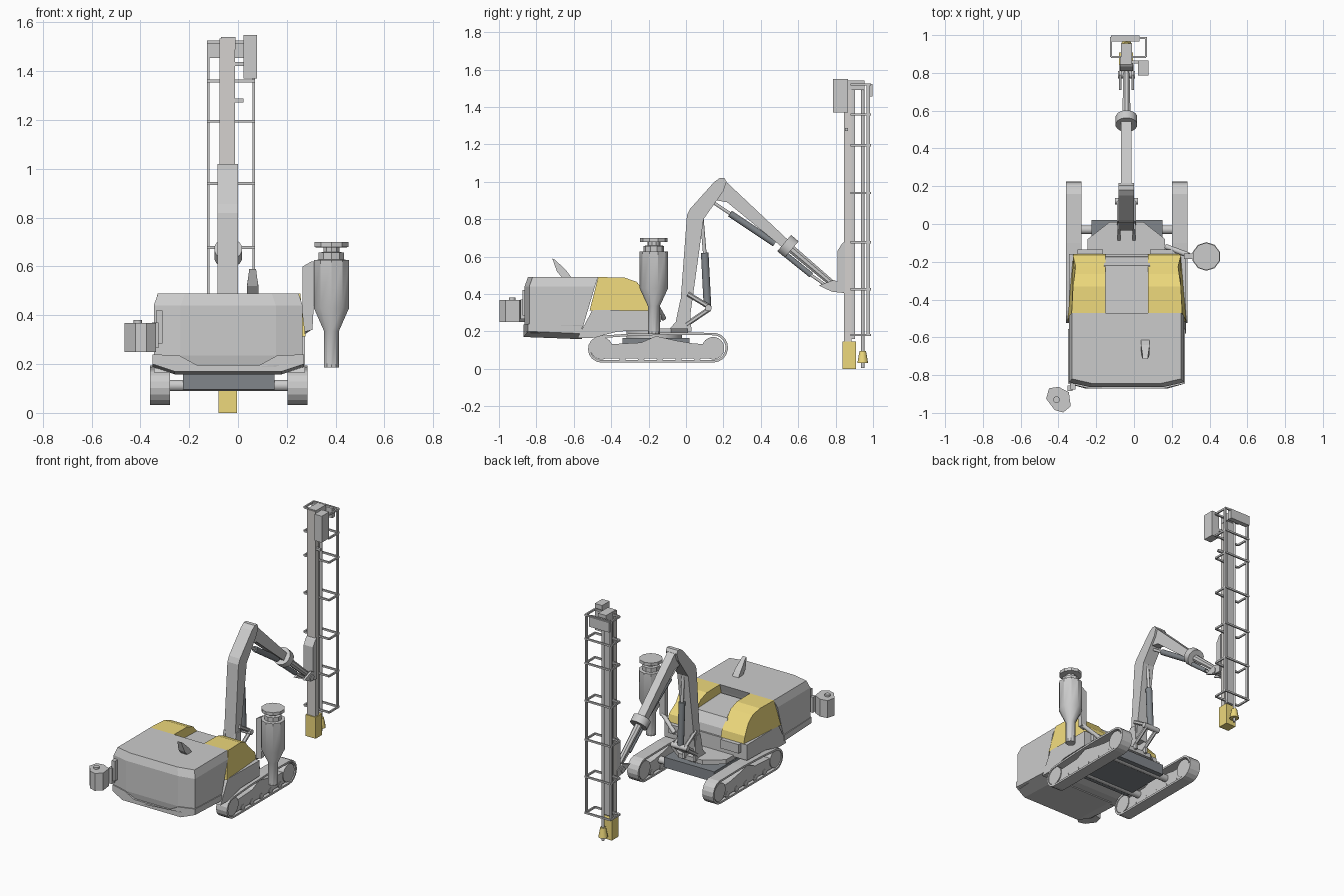
import bpy, bmesh, math
from mathutils import Vector


def material(name, rgb):
    m = bpy.data.materials.new(name)
    m.diffuse_color = (*rgb, 1)
    return m


YELLOW = material("yellow_paint", (0.85, 0.69, 0.2))
LIGHT = material("mast_metal", (0.66, 0.64, 0.62))
DARK = material("dark_cylinder", (0.22, 0.24, 0.26))
CX = -0.04  # machine centre line


def finish(name, bm, mat=None, smooth=False):
    bmesh.ops.recalc_face_normals(bm, faces=bm.faces)
    me = bpy.data.meshes.new(name)
    bm.to_mesh(me)
    bm.free()
    ob = bpy.data.objects.new(name, me)
    bpy.context.collection.objects.link(ob)
    if mat:
        me.materials.append(mat)
    if smooth:
        bpy.context.view_layer.objects.active = ob
        ob.select_set(True)
        bpy.ops.object.shade_smooth_by_angle(angle=math.radians(35))
        ob.select_set(False)
    return ob


def loft(name, rings, mat=None, smooth=False, caps=True):
    bm = bmesh.new()
    vs = [[bm.verts.new(p) for p in r] for r in rings]
    n = len(vs[0])
    for a, b in zip(vs, vs[1:]):
        for i in range(n):
            j = (i + 1) % n
            bm.faces.new((a[i], a[j], b[j], b[i]))
    if caps:
        bm.faces.new(vs[0])
        bm.faces.new(vs[-1])
    return finish(name, bm, mat, smooth)


def prism(name, axis, pts, a, b, mat=None, warp=lambda p: p, caps=True):
    """Extrude a 2D profile along an axis: X takes (y,z), Y takes (x,z), Z takes (x,y)."""
    put = {"X": lambda p, t: (t, p[0], p[1]), "Y": lambda p, t: (p[0], t, p[1]),
           "Z": lambda p, t: (p[0], p[1], t)}[axis]
    return loft(name, [[warp(put(p, t)) for p in pts] for t in (a, b)], mat, caps=caps)


def box(name, x0, x1, y0, y1, z0, z1, mat=None):
    return prism(name, "X", [(y0, z0), (y1, z0), (y1, z1), (y0, z1)], x0, x1, mat)


def rod(name, p, q, r, mat=None, n=12, r2=None):
    p, q = Vector(p), Vector(q)
    rot = (q - p).to_track_quat("Z", "Y")
    circ = [(math.cos(2 * math.pi * (i + .5) / n), math.sin(2 * math.pi * (i + .5) / n)) for i in range(n)]
    rings = [[c + rot @ Vector((u * k, v * k, 0)) for u, v in circ]
             for c, k in ((p, r), (q, r if r2 is None else r2))]
    return loft(name, rings, mat, n > 6)


def turned(name, x, y, profile, n):
    rings = [[(x + r * math.cos(2 * math.pi * (i + .5) / n), y + r * math.sin(2 * math.pi * (i + .5) / n), z)
              for i in range(n)] for r, z in profile]
    return loft(name, rings, smooth=n > 8)


def arc(cy, cz, r, a0, a1, n=8):
    return [(cy + r * math.cos(math.radians(a0 + (a1 - a0) * i / n)),
             cz + r * math.sin(math.radians(a0 + (a1 - a0) * i / n))) for i in range(n + 1)]


# tracks
for side, x in (("left", -0.32), ("right", 0.243)):
    belt = arc(0.145, 0.113, 0.08, -90, 80) + [(-0.1, 0.195), (-0.3, 0.188)] + arc(-0.452, 0.105, 0.072, 95, 270)
    ob = prism(f"{side}_track_belt", "X", belt, x - 0.041, x + 0.041, caps=False)
    mod = ob.modifiers.new("thickness", "SOLIDIFY")
    mod.thickness, mod.offset = 0.013, -1
    frame = [(-0.43, 0.055), (0.14, 0.055), (0.14, 0.13), (0.04, 0.135), (-0.05, 0.15),
             (-0.16, 0.175), (-0.24, 0.14), (-0.43, 0.13)]
    prism(f"{side}_track_frame", "X", frame, x - 0.03, x + 0.03)
    for part, y in (("sprocket", -0.452), ("idler", 0.145)):
        rod(f"{side}_{part}", (x - 0.036, y, 0.11), (x + 0.036, y, 0.11), 0.06, n=20)
    for k in range(5):
        y = -0.34 + k * 0.1
        rod(f"{side}_roller_{k}", (x - 0.033, y, 0.06), (x + 0.033, y, 0.06), 0.02)
    for y in (-0.3, -0.03):
        rod(f"{side}_axle", (x, y, 0.112), (CX, y, 0.112), 0.024)

# undercarriage centre and turntable
box("undercarriage_centre", -0.225, 0.15, -0.34, 0.02, 0.095, 0.165, DARK)
rod("slew_ring", (CX, -0.17, 0.16), (CX, -0.17, 0.215), 0.15, n=24)
prism("boom_platform", "Z", [(-0.245, -0.2), (-0.245, -0.08), (-0.13, 0.01), (0.05, 0.01),
                             (0.165, -0.08), (0.165, -0.2)], 0.185, 0.215)


# rear housing
def plan(z, x0, x1, yf, yb):
    return [(x0, yb, z), (x0, yf + 0.025, z), (x0 + 0.11, yf, z), (x1 - 0.11, yf, z), (x1, yf + 0.025, z), (x1, yb, z)]


loft("rear_housing", [plan(0.19, -0.335, 0.255, -0.855, -0.56), plan(0.235, -0.345, 0.265, -0.863, -0.548),
                      plan(0.44, -0.345, 0.265, -0.863, -0.487), plan(0.49, -0.328, 0.248, -0.845, -0.47)])
skirt = [(-0.35, 0.2), (-0.35, 0.24), (-0.24, 0.235), (-0.17, 0.197), (0.09, 0.197),
         (0.16, 0.235), (0.27, 0.24), (0.27, 0.2), (0.18, 0.17), (-0.26, 0.17)]
prism("lower_skirt", "Y", skirt, -0.87, -0.555,
      warp=lambda p: (p[0], p[1] + (0.025 if p[1] < -0.8 and abs(p[0] - CX) > 0.25 else 0),
                      p[2] - (0.012 if p[1] > -0.6 else 0)))

# main deck and centre cover
prism("main_deck", "X", [(-0.58, 0.165), (-0.5, 0.165), (-0.36, 0.2), (-0.16, 0.205), (-0.16, 0.31), (-0.5, 0.315)],
      -0.345, 0.275)
prism("centre_cover", "X", [(-0.5, 0.3), (-0.48, 0.43), (-0.22, 0.42), (-0.18, 0.36), (-0.17, 0.3)], -0.16, 0.085)
for x0, x1 in ((-0.30, -0.165), (0.085, 0.225)):
    box("front_step", x0, x1, -0.18, -0.135, 0.25, 0.31)

# yellow side hoods
hood = [(-0.515, 0.312), (-0.47, 0.49), (-0.33, 0.488), (-0.265, 0.465), (-0.225, 0.42), (-0.17, 0.36), (-0.16, 0.312)]


def hood_warp(p):
    outer = abs(p[0] - CX) > 0.25
    shift = (0.022 if p[2] > 0.4 else 0.0) + max(0, p[1] + 0.38) * 0.14
    return (p[0] - math.copysign(shift, p[0] - CX) if outer else p[0], p[1], p[2])


for side, inner, outer in (("left", -0.15, -0.352), ("right", 0.075, 0.277)):
    prism(f"{side}_hood", "X", hood, inner, outer, YELLOW, hood_warp)

# exhaust
prism("exhaust", "X", [(-0.66, 0.485), (-0.61, 0.485), (-0.64, 0.525), (-0.70, 0.583), (-0.715, 0.59), (-0.69, 0.52)],
      0.037, 0.083, warp=lambda p: (0.06 + (p[0] - 0.06) * (0.6 if p[2] > 0.57 else 1), p[1], p[2]))

# dust collector on the right side
turned("dust_collector", 0.383, -0.172, [(0.032, 0.185), (0.032, 0.335), (0.076, 0.43), (0.076, 0.626),
                                         (0.055, 0.628), (0.055, 0.657), (0.035, 0.659), (0.035, 0.677),
                                         (0.073, 0.679), (0.073, 0.7)], 10)
prism("collector_bracket", "Y", [(0.265, 0.33), (0.305, 0.34), (0.32, 0.62), (0.3, 0.62), (0.265, 0.6)], -0.185, -0.155)
rod("collector_arm", (0.17, -0.12, 0.27), (0.29, -0.165, 0.35), 0.014)

# small tank at the left front corner
tank = [(-0.465, -0.925), (-0.42, -0.985), (-0.375, -0.998), (-0.335, -0.965), (-0.345, -0.89), (-0.40, -0.862), (-0.45, -0.87)]
prism("corner_tank", "Z", tank, 0.25, 0.368)
rod("tank_cap", (-0.41, -0.93, 0.36), (-0.41, -0.93, 0.38), 0.018)
box("tank_mount", -0.352, -0.325, -0.885, -0.855, 0.265, 0.37)
box("tank_hinge", -0.335, -0.31, -0.875, -0.82, 0.285, 0.42)

# boom foot, boom and linkage
foot = [(-0.1, 0.2), (0.03, 0.2), (0.025, 0.26), (0.02, 0.37), (-0.03, 0.37), (-0.055, 0.25)]
for x in (-0.088, -0.008):
    prism("boom_foot_plate", "X", foot, x, x + 0.016)
    for p, q in (((x, 0.0, 0.235), (x, 0.125, 0.32)), ((x, 0.01, 0.4), (x, 0.125, 0.33))):
        rod("boom_link", (p[0] + 0.008, *p[1:]), (q[0] + 0.008, *q[1:]), 0.013, n=6)
boom = [(-0.035, 0.28), (0.022, 0.28), (0.094, 0.80), (0.2, 0.95), (0.217, 1.0), (0.205, 1.02), (0.18, 1.02),
        (0.15, 0.998), (0.022, 0.855), (0.005, 0.82)]
prism("boom", "X", boom, -0.083, 0.0)
rod("boom_pin", (-0.1, 0.12, 0.325), (0.02, 0.12, 0.325), 0.018)
rod("boom_cylinder", (CX, 0.115, 0.33), (CX, 0.1, 0.62), 0.021, DARK)
rod("boom_cylinder_rod", (CX, 0.1, 0.62), (CX, 0.085, 0.8), 0.01)

# stick
stick = [(0.165, 0.9), (0.2, 1.015), (0.22, 0.995), (0.555, 0.68), (0.52, 0.645), (0.22, 0.89)]
prism("stick", "X", stick, -0.068, -0.013)
rod("stick_collar", (CX, 0.525, 0.672), (CX, 0.565, 0.638), 0.058, n=16)
rod("telescopic_arm", (CX, 0.54, 0.66), (CX, 0.8, 0.44), 0.024, n=8, r2=0.018)
rod("stick_cylinder", (CX, 0.235, 0.83), (CX, 0.475, 0.67), 0.019, DARK)
rod("stick_cylinder_rod", (CX, 0.14, 0.893), (CX, 0.235, 0.83), 0.009)
rod("tilt_cylinder", (CX, 0.515, 0.625), (CX, 0.67, 0.5), 0.015, DARK)
rod("tilt_cylinder_rod", (CX, 0.67, 0.5), (CX, 0.77, 0.43), 0.008)
for x in (-0.08, -0.014):
    prism("arm_end_plate", "X", [(0.71, 0.445), (0.78, 0.412), (0.845, 0.405), (0.845, 0.45), (0.79, 0.475)], x, x + 0.014)
rod("arm_end_pin", (-0.085, 0.79, 0.435), (0.005, 0.79, 0.435), 0.02)
prism("mast_bracket", "X", [(0.81, 0.41), (0.85, 0.41), (0.85, 0.68), (0.835, 0.67), (0.81, 0.63)], -0.075, -0.005)

# mast
box("mast_beam", -0.075, -0.012, 0.845, 0.884, 0.14, 1.535, LIGHT)
box("mast_rail", -0.07, -0.02, 0.884, 0.904, 0.16, 1.53)
box("mast_foot", -0.08, -0.005, 0.838, 0.908, 0.0, 0.145, YELLOW)
rod("drill_rod", (CX, 0.945, 0.005), (CX, 0.945, 1.52), 0.009)
rod("drill_guide", (CX, 0.945, 0.03), (CX, 0.945, 0.095), 0.03, YELLOW, r2=0.018)

# guard cage around the mast
X0, X1, Y0, Y1 = -0.122, 0.064, 0.884, 0.985
for i, z in enumerate((0.18, 0.425, 0.677, 0.94, 1.195, 1.36, 1.52)):
    for a in (X0, X1):
        box(f"cage_side_{i}", a - 0.005, a + 0.005, Y0, Y1 + 0.005, z - 0.006, z + 0.006)
    for b in (Y0, Y1):
        box(f"cage_bar_{i}", X0, X1, b - 0.005, b + 0.005, z - 0.006, z + 0.006)
for a in (X0, X1):
    box("cage_post", a - 0.005, a + 0.005, 0.966, 0.985, 0.18, 1.52)

# mast head
box("head_plate", -0.122, 0.03, 0.965, 0.998, 1.455, 1.522)
box("head_motor", -0.07, -0.01, 0.85, 0.955, 1.49, 1.54)
box("feed_motor", 0.022, 0.077, 0.787, 0.866, 1.37, 1.549)
for z in (1.28, 1.43):
    box("hose_clip", -0.015, 0.022, 0.85, 0.865, z - 0.008, z + 0.008)
